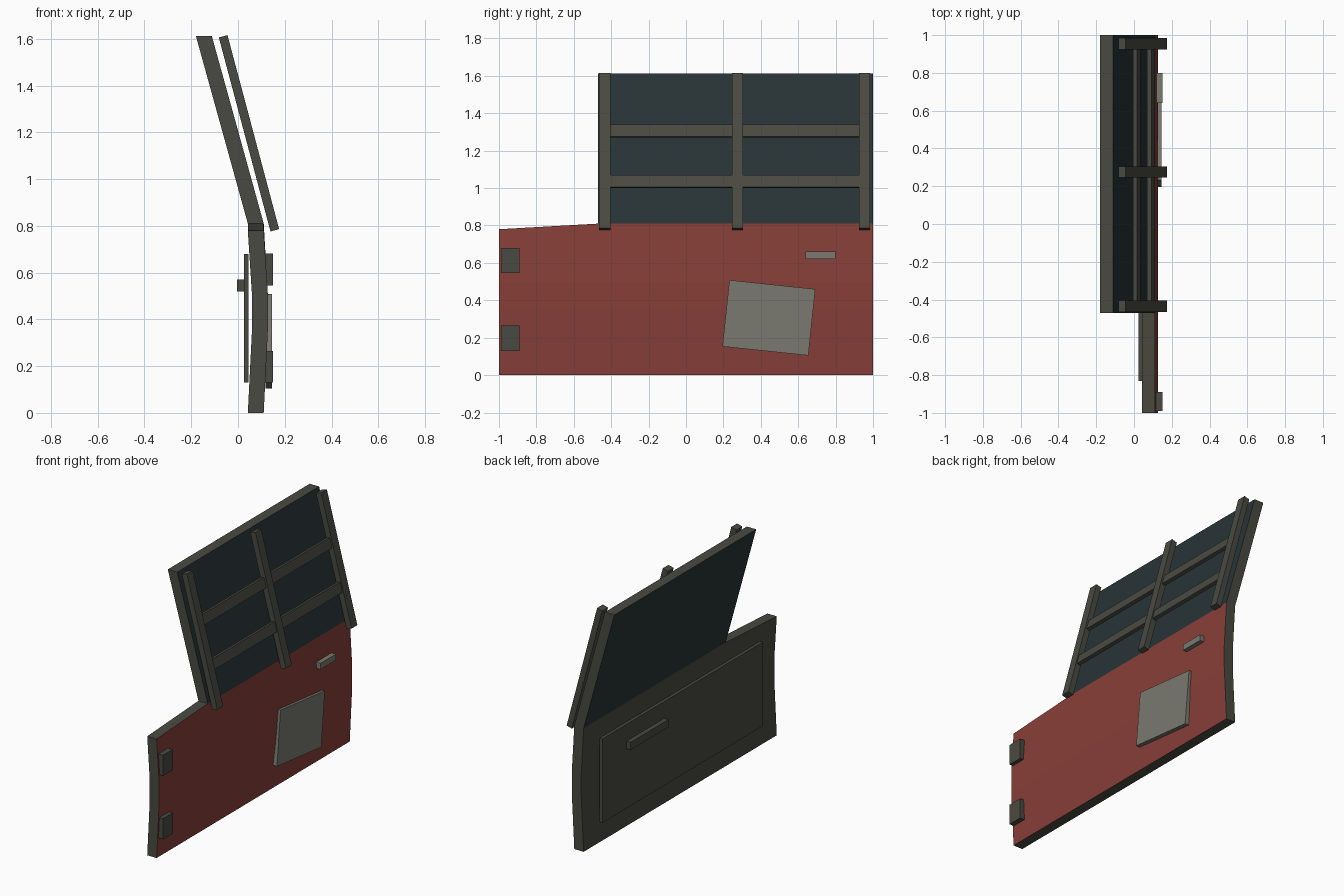
import bpy, bmesh, math
from mathutils import Vector, Matrix

if "Cube" in bpy.data.objects:
    bpy.data.objects.remove(bpy.data.objects["Cube"])


def material(name, srgb):
    m = bpy.data.materials.new(name)
    lin = [((c / 255 + 0.055) / 1.055) ** 2.4 for c in srgb]
    m.diffuse_color = (*lin, 1)
    m.use_nodes = True
    m.node_tree.nodes["Principled BSDF"].inputs["Base Color"].default_value = m.diffuse_color
    return m


GREY = material("dark grey metal", (74, 74, 66))
RED = material("rust red paint", (136, 63, 56))
PALE = material("pale grey metal", (122, 122, 113))
GLASS = material("dark glass", (40, 52, 54))


def finish(name, bm, mats):
    bmesh.ops.recalc_face_normals(bm, faces=bm.faces)
    me = bpy.data.meshes.new(name)
    bm.to_mesh(me)
    bm.free()
    for m in mats:
        me.materials.append(m)
    ob = bpy.data.objects.new(name, me)
    bpy.context.collection.objects.link(ob)
    return ob


def extrude_y(name, profile, y0, y1, mats):
    """Extrude an (x, z) profile along y."""
    bm = bmesh.new()
    ends = [[bm.verts.new((x, y, z)) for x, z in profile] for y in (y0, y1)]
    n = len(profile)
    for end in ends:
        bm.faces.new(end)
    for i in range(n):
        j = (i + 1) % n
        bm.faces.new((ends[0][i], ends[0][j], ends[1][j], ends[1][i]))
    return finish(name, bm, mats)


def box(name, x, y, z, mat, tilt_x=0, tilt_y=0):
    """Box from (min, max) ranges, turned about its own centre."""
    lo, hi = Vector((x[0], y[0], z[0])), Vector((x[1], y[1], z[1]))
    bm = bmesh.new()
    bmesh.ops.create_cube(bm, size=1)
    bm.transform(Matrix.Translation((lo + hi) / 2)
                 @ Matrix.Rotation(tilt_x, 4, 'X') @ Matrix.Rotation(tilt_y, 4, 'Y')
                 @ Matrix.Diagonal((*(hi - lo), 1)))
    return finish(name, bm, [mat])


# Door body: bowed slab, stepped in y so the top edge slopes down at the front
inner = [(0.042, 0), (0.06, 0.36), (0.06, 0.5), (0.042, 0.81)]
outer = [(x + 0.068, z) for x, z in inner]
bm = bmesh.new()
rows = []
for y, top in ((-1, 0.78), (-0.47, 0.81), (1, 0.81)):
    ring = inner + outer[::-1]
    rows.append([bm.verts.new((x, y, top if z > 0.8 else z)) for x, z in ring])
bm.faces.new(rows[0])
bm.faces.new(rows[-1])
for a, b in zip(rows, rows[1:]):
    for i in range(8):
        j = (i + 1) % 8
        f = bm.faces.new((a[i], a[j], b[j], b[i]))
        f.material_index = 1 if 4 <= i <= 6 else 0   # painted outer skin
finish("door_body", bm, [GREY, RED])

# Leaning window: glass on both broad faces, grey rim
win = extrude_y("window", [(0.042, 0.81), (0.11, 0.81), (-0.112, 1.612), (-0.18, 1.612)],
                -0.47, 1, [GREY, GLASS])
for p in win.data.polygons:
    p.material_index = 1 if abs(p.normal.x) > 0.8 else 0

# Window guard: three leaning uprights and two cross bars
for k, y in enumerate((-0.435, 0.275, 0.955)):
    extrude_y(f"guard_upright_{k + 1}",
              [(0.139, 0.776), (0.176, 0.786), (-0.045, 1.616), (-0.082, 1.606)],
              y - 0.03, y + 0.03, [GREY])
for k, (x, z) in enumerate(((0.09, 1.035), (0.014, 1.305))):
    box(f"guard_crossbar_{k + 1}", (x - 0.012, x + 0.012), (-0.465, 0.985),
        (z - 0.033, z + 0.033), GREY, tilt_y=-0.26)

# Hinges
for k, z in enumerate((0.197, 0.613)):
    box(f"hinge_{k + 1}", (0.11, 0.15), (-0.99, -0.89), (z - 0.068, z + 0.068), GREY)

# Outer handle and repair plate
box("outer_handle", (0.11, 0.15), (0.64, 0.80), (0.62, 0.66), PALE)
box("repair_plate", (0.118, 0.146), (0.212, 0.674), (0.128, 0.485), PALE,
    tilt_x=math.radians(-6))

# Inner trim panel and pull handle
box("inner_panel", (0.025, 0.045), (-0.83, 0.83), (0.13, 0.68), GREY)
box("inner_handle", (-0.005, 0.03), (0.19, 0.58), (0.52, 0.57), GREY)
